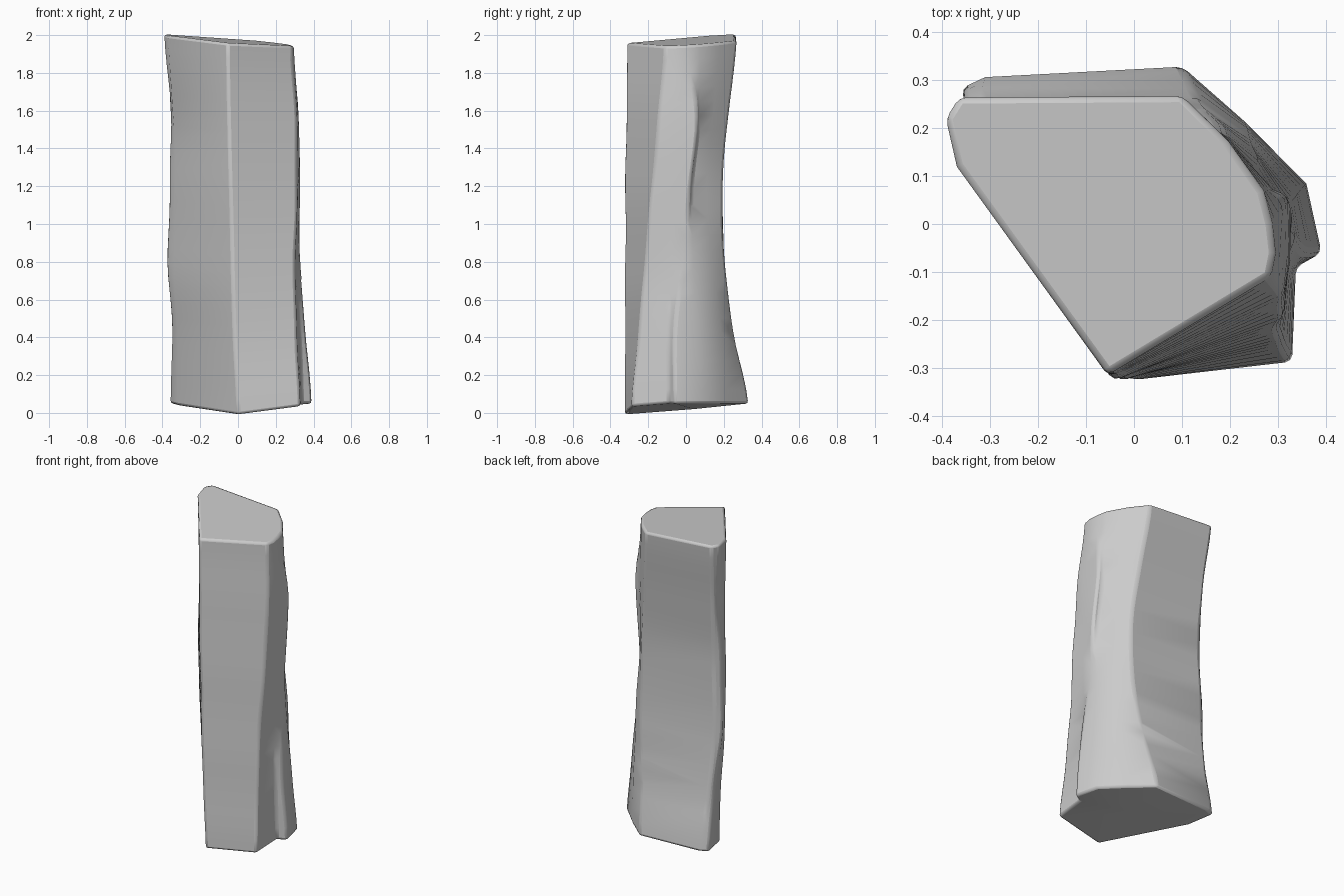
import bpy, bmesh, math

if "Cube" in bpy.data.objects:
    bpy.data.objects.remove(bpy.data.objects["Cube"])

# Cross-sections (height, corners counter-clockwise from the front edge)
SECTIONS = [
    (0.00, [(0, -.325), (.33, -.288), (.338, -.09), (.392, -.06), (.36, .085),
            (.23, .215), (.1, .33), (-.31, .308), (-.36, .285), (-.32, .12)]),
    (0.20, [(-.02, -.325), (.31, -.25), (.325, -.09), (.36, -.06), (.338, .06),
            (.24, .185), (.14, .25), (-.33, .24), (-.352, .21), (-.32, .1)]),
    (0.38, [(-.03, -.325), (.303, -.22), (.315, -.08), (.33, -.02), (.32, .04),
            (.255, .14), (.18, .207), (-.34, .203), (-.375, .17), (-.34, .09)]),
    (0.60, [(-.04, -.325), (.312, -.18), (.323, -.08), (.328, .02), (.296, .03),
            (.25, .11), (.18, .192), (-.33, .193), (-.365, .16), (-.33, .07)]),
    (0.80, [(-.05, -.32), (.31, -.145), (.32, -.07), (.322, .06), (.29, .07),
            (.225, .145), (.14, .225), (-.34, .22), (-.358, .19), (-.345, .1)]),
    (1.00, [(-.055, -.315), (.285, -.11), (.295, -.06), (.288, 0), (.27, .07),
            (.195, .175), (.1, .268), (-.365, .265), (-.393, .22), (-.37, .12)]),
]
BOTTOM_Z = [-.008, .035, .05, .05, .05, .05, .05, .05, .05, .04]
STEPS = 5


def spline(a, b, c, d, u):
    return 0.5 * (2*b + (c-a)*u + (2*a-5*b+4*c-d)*u*u + (3*b-a-3*c+d)*u**3)


def ring_at(i, u):
    n = len(SECTIONS) - 1
    ids = [max(0, min(n, i + k)) for k in (-1, 0, 1, 2)]
    t = SECTIONS[ids[1]][0] * (1 - u) + SECTIONS[ids[2]][0] * u
    pts = []
    for k, low in enumerate(BOTTOM_Z):
        x, y = (spline(*[SECTIONS[j][1][k][ax] for j in ids], u) for ax in (0, 1))
        # faint weathering ripples away from the two ends
        w = .009 * math.sin(22 * t + 2.3 * k) * math.sin(math.pi * t)
        high = 1.967 - .07 * x + .04 * y
        pts.append((x * (1 + w), y * (1 + w), low + (high - low) * t))
    return pts


# Stone pillar: lofted skin plus top and bottom caps
bm = bmesh.new()
rings = []
for i in range(len(SECTIONS) - 1):
    for s in range(STEPS):
        rings.append([bm.verts.new(p) for p in ring_at(i, s / STEPS)])
rings.append([bm.verts.new(p) for p in ring_at(len(SECTIONS) - 2, 1)])
count = len(BOTTOM_Z)
for lo, hi in zip(rings, rings[1:]):
    for k in range(count):
        m = (k + 1) % count
        bm.faces.new((lo[k], lo[m], hi[m], hi[k]))
bm.faces.new(rings[-1])
hub = bm.verts.new((.05, .04, .02))
for k in range(count):
    bm.faces.new((rings[0][(k + 1) % count], rings[0][k], hub))
bmesh.ops.recalc_face_normals(bm, faces=bm.faces)
mesh = bpy.data.meshes.new("stone_pillar")
bm.to_mesh(mesh)
bm.free()
pillar = bpy.data.objects.new("stone_pillar", mesh)
bpy.context.collection.objects.link(pillar)

# Worn corners
bevel = pillar.modifiers.new("worn_edges", 'BEVEL')
bevel.width = .014
bevel.segments = 2
bevel.limit_method = 'ANGLE'
bevel.angle_limit = math.radians(35)

bpy.context.view_layer.objects.active = pillar
pillar.select_set(True)
bpy.ops.object.shade_smooth_by_angle(angle=math.radians(40))
